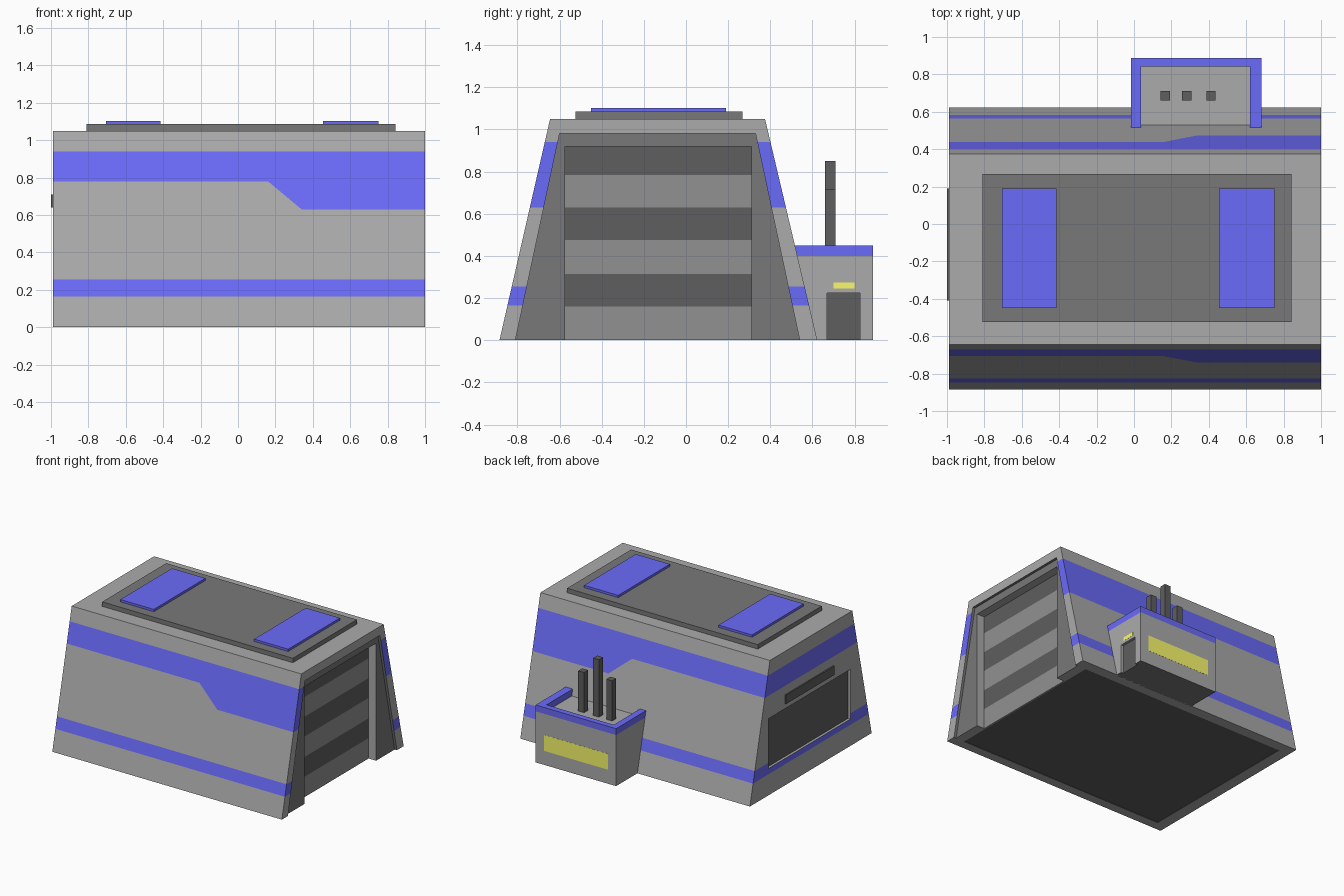
import bpy, bmesh

if "Cube" in bpy.data.objects:
    bpy.data.objects.remove(bpy.data.objects["Cube"])


def material(name, r, g, b):
    m = bpy.data.materials.new(name)
    m.diffuse_color = (r, g, b, 1)
    m.use_nodes = True
    m.node_tree.nodes["Principled BSDF"].inputs["Base Color"].default_value = m.diffuse_color
    return m


GREY = material("wall_grey", .408, .408, .408)
MID = material("mid_grey", .285, .285, .285)
DARK = material("dark_grey", .19, .19, .19)
BLACK = material("charcoal", .112, .112, .112)
BLUE = material("blue", .147, .147, .96)
YELLOW = material("yellow", .95, .95, .153)


def prism_bm(pts, axis, a, b):
    """Extrude a 2D outline along x (outline in yz) or z (outline in xy)."""
    bm = bmesh.new()
    put = (lambda p, t: (t, *p)) if axis == 'x' else (lambda p, t: (*p, t))
    face = bm.faces.new([bm.verts.new(put(p, a)) for p in pts])
    new = bmesh.ops.extrude_face_region(bm, geom=[face])['geom']
    d = put((0, 0), b - a)
    bmesh.ops.translate(bm, vec=d, verts=[v for v in new if isinstance(v, bmesh.types.BMVert)])
    bmesh.ops.recalc_face_normals(bm, faces=bm.faces[:])
    bm.normal_update()
    return bm


def finish(name, bm, *mats):
    me = bpy.data.meshes.new(name)
    bm.normal_update()
    bm.to_mesh(me)
    bm.free()
    for m in mats:
        me.materials.append(m)
    ob = bpy.data.objects.new(name, me)
    bpy.context.collection.objects.link(ob)
    return ob


def prism(name, pts, axis, a, b, mat):
    return finish(name, prism_bm(pts, axis, a, b), mat)


def rect(u0, u1, v0, v1):
    return [(u0, v0), (u1, v0), (u1, v1), (u0, v1)]


def box(name, x, y, z, mat):
    return prism(name, rect(*x, *y), 'z', *z, mat)


def slice_bm(bm, co, no, faces=None):
    faces = faces or bm.faces[:]
    geom = set(faces)
    for f in faces:
        geom.update(f.edges, f.verts)
    bmesh.ops.bisect_plane(bm, geom=list(geom), plane_co=co, plane_no=no)


def cut(target, cutter):
    cutter.hide_render = True
    cutter.display_type = 'WIRE'
    mod = target.modifiers.new(cutter.name, 'BOOLEAN')
    mod.operation = 'DIFFERENCE'
    mod.solver = 'EXACT'
    mod.material_mode = 'TRANSFER'
    mod.object = cutter


def panel_cutter(name, y, z, a, b):
    """Sideways cutter with grey jambs and charcoal end faces."""
    bm = prism_bm(rect(*y, *z), 'x', a, b)
    for f in bm.faces:
        f.material_index = int(abs(f.normal.x) > .5)
    return finish(name, bm, GREY, BLACK)


# Main hull: tapered prism with painted bands, stepped on front and back
bm = prism_bm([(-.885, 0), (.623, 0), (.375, 1.05), (-.645, 1.05)], 'x', -.99, 1.0)
for z in (.165, .255, .63, .78, .94):
    slice_bm(bm, (0, 0, z), (0, 0, 1))
middle = [f for f in bm.faces if .63 < f.calc_center_median().z < .78]
slice_bm(bm, (.16, 0, .78), (.15, 0, .18), middle)
for f in bm.faces:
    c = f.calc_center_median()
    step = .63 < c.z < .78 and .15 * (c.x - .16) + .18 * (c.z - .78) > 0
    if .165 < c.z < .255 or .78 < c.z < .94 or step:
        f.material_index = 1
hull = finish("hull", bm, GREY, BLUE)

# Shallow tapered recess around the big door
cut(hull, prism("door_surround_cutter",
                [(-.831, -.1), (.561, -.1), (.33, .98), (-.60, .98)], 'x', .98, 1.1, DARK))

# Deeper striped door recess
bm = prism_bm(rect(-.575, .31, -.1, .92), 'x', .915, 1.1)
for z in (.16, .315, .475, .63, .785):
    slice_bm(bm, (0, 0, z), (0, 0, 1))
bm.normal_update()
for f in bm.faces:
    if f.normal.x < -.5:
        z = f.calc_center_median().z
        f.material_index = 2 if .16 < z < .315 or .475 < z < .63 or z > .785 else 1
cut(hull, finish("door_cutter", bm, GREY, MID, BLACK))

# Left end panel recess, slot bar, and underside recess
cut(hull, panel_cutter("left_panel_cutter", (-.62, .39), (.21, .60), -1.1, -.97))
cut(hull, box("underside_cutter", (-.90, .905), (-.81, .54), (-.1, .004), BLACK))
box("left_slot_bar", (-1.0, -.98), (-.41, .19), (.64, .71), BLACK)

# Roof slab and its two blue panels
box("roof_slab", (-.81, .843), (-.525, .268), (1.05, 1.085), DARK)
for side, x in (("left", (-.705, -.415)), ("right", (.455, .75))):
    box(side + "_roof_panel", x, (-.45, .19), (1.085, 1.103), BLUE)

# Rear annex following the hull slope, with dark underside and small door
bm = prism_bm([(.61, 0), (.887, 0), (.887, .40), (.515, .40)], 'x', -.015, .682)
for f in bm.faces:
    f.material_index = int(f.normal.z < -.9)
annex = finish("annex", bm, GREY, DARK)
cut(annex, panel_cutter("annex_door_cutter", (.67, .825), (-.1, .225), .662, .8))

# U-shaped blue parapet
prism("annex_parapet", [(-.015, .515), (.037, .515), (.037, .842), (.62, .842),
                        (.62, .515), (.682, .515), (.682, .887), (-.015, .887)],
      'z', .40, .45, BLUE)

# Yellow signs, almost flush with the annex walls
box("annex_side_sign", (.67, .683), (.70, .80), (.245, .275), YELLOW)
box("annex_back_sign", (.055, .61), (.875, .888), (.11, .235), YELLOW)

# Three chimneys
for i, (x, top) in enumerate(((.168, .715), (.282, .85), (.412, .715))):
    box(f"chimney_{i + 1}", (x - .025, x + .025), (.66, .71), (.40, top), BLACK)
